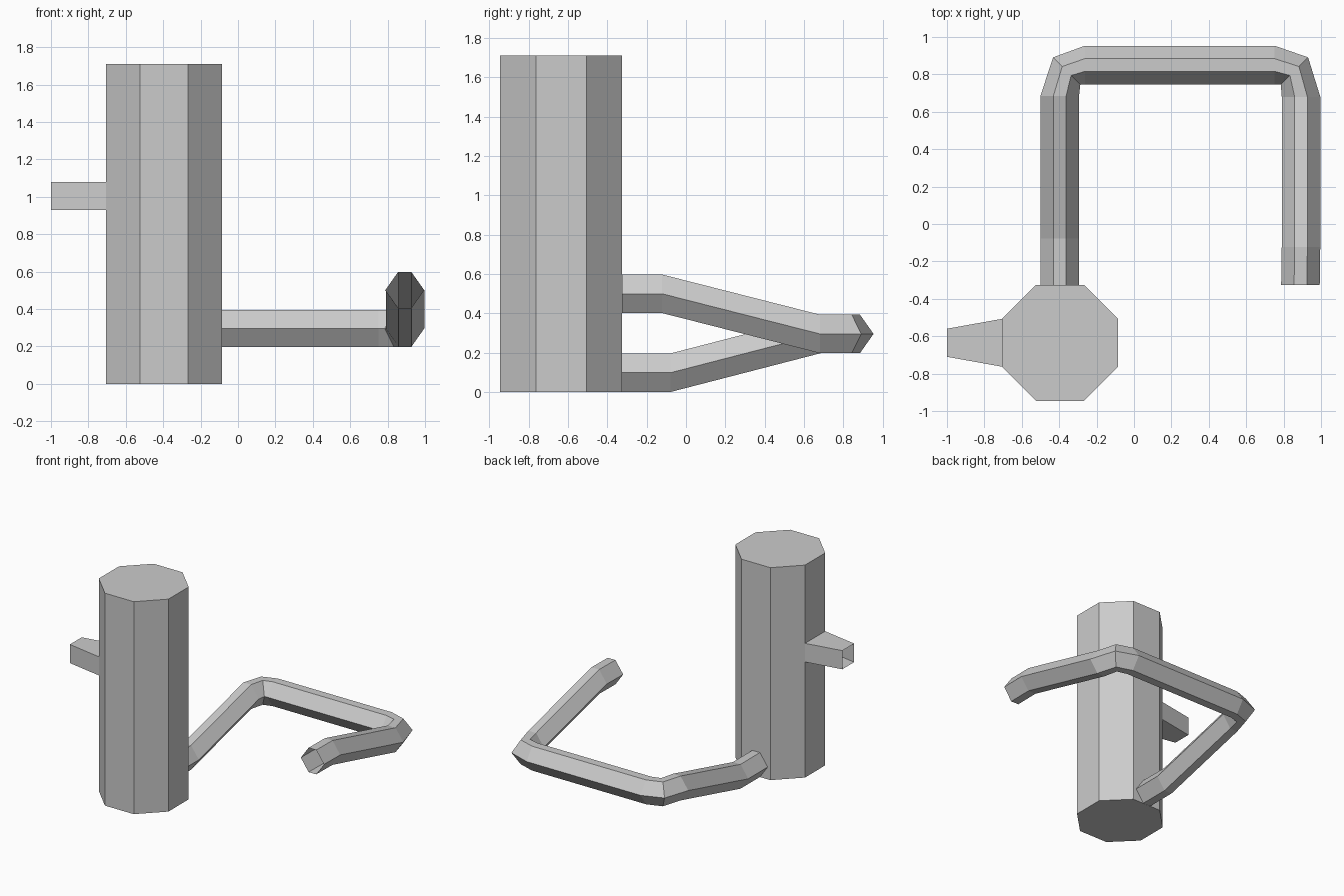
import bpy, bmesh, math
from mathutils import Vector

if "Cube" in bpy.data.objects:
    bpy.data.objects.remove(bpy.data.objects["Cube"])


def finish(name, bm):
    bmesh.ops.recalc_face_normals(bm, faces=bm.faces[:])
    mesh = bpy.data.meshes.new(name)
    bm.to_mesh(mesh)
    bm.free()
    obj = bpy.data.objects.new(name, mesh)
    bpy.context.collection.objects.link(obj)
    return obj


def loft(name, rings, capped=False):
    """Bridge a sequence of closed point rings; ends stay open unless capped."""
    bm = bmesh.new()
    vs = [[bm.verts.new(p) for p in ring] for ring in rings]
    n = len(vs[0])
    for a, b in zip(vs, vs[1:]):
        for i in range(n):
            j = (i + 1) % n
            bm.faces.new((a[i], a[j], b[j], b[i]))
    if capped:
        bm.faces.new(vs[0])
        bm.faces.new(vs[-1])
    return finish(name, bm)


# Octagonal upright post with flat sides facing the axes
CX, CY, APOTHEM, HEIGHT = -0.395, -0.635, 0.31, 1.71
R = APOTHEM / math.cos(math.pi / 8)


def octagon(z):
    return [(CX + R * math.cos(math.pi * (2 * i + 1) / 8),
             CY + R * math.sin(math.pi * (2 * i + 1) / 8), z) for i in range(8)]


loft("post", [octagon(0), octagon(HEIGHT)], capped=True)


# Tapered, open-ended side spout
def spout_ring(x, half_width):
    return [(x, CY + s * half_width, z)
            for s, z in ((-1, 0.93), (1, 0.93), (1, 1.08), (-1, 1.08))]


loft("side_spout", [spout_ring(CX - APOTHEM, 0.128), spout_ring(-1.0, 0.075)])

# Bent hexagonal pipe: centre of each ring and the heading of its outer side
HALF_W, FLAT, HALF_H = 0.103, 0.034, 0.098
HEX = [(HALF_W, 0), (FLAT, HALF_H), (-FLAT, HALF_H),
       (-HALF_W, 0), (-FLAT, -HALF_H), (FLAT, -HALF_H)]
LX, RX, BY, MZ = -0.397, 0.893, 0.85, 0.296
path = [
    ((LX, -0.325, 0.099), 180), ((LX, -0.078, 0.099), 180), ((LX, 0.685, MZ), 180),
    ((-0.36, 0.818, MZ), 135),
    ((-0.263, BY, MZ), 90), ((0.752, BY, MZ), 90),
    ((0.858, 0.818, MZ), 45),
    ((RX, 0.68, MZ), 0), ((RX, -0.122, 0.5), 0), ((RX - 0.003, -0.325, 0.5), 0),
]
rings = []
for centre, heading in path:
    a = math.radians(heading)
    out = Vector((math.cos(a), math.sin(a), 0))
    rings.append([Vector(centre) + out * w + Vector((0, 0, h)) for w, h in HEX])
loft("bent_pipe", rings)
